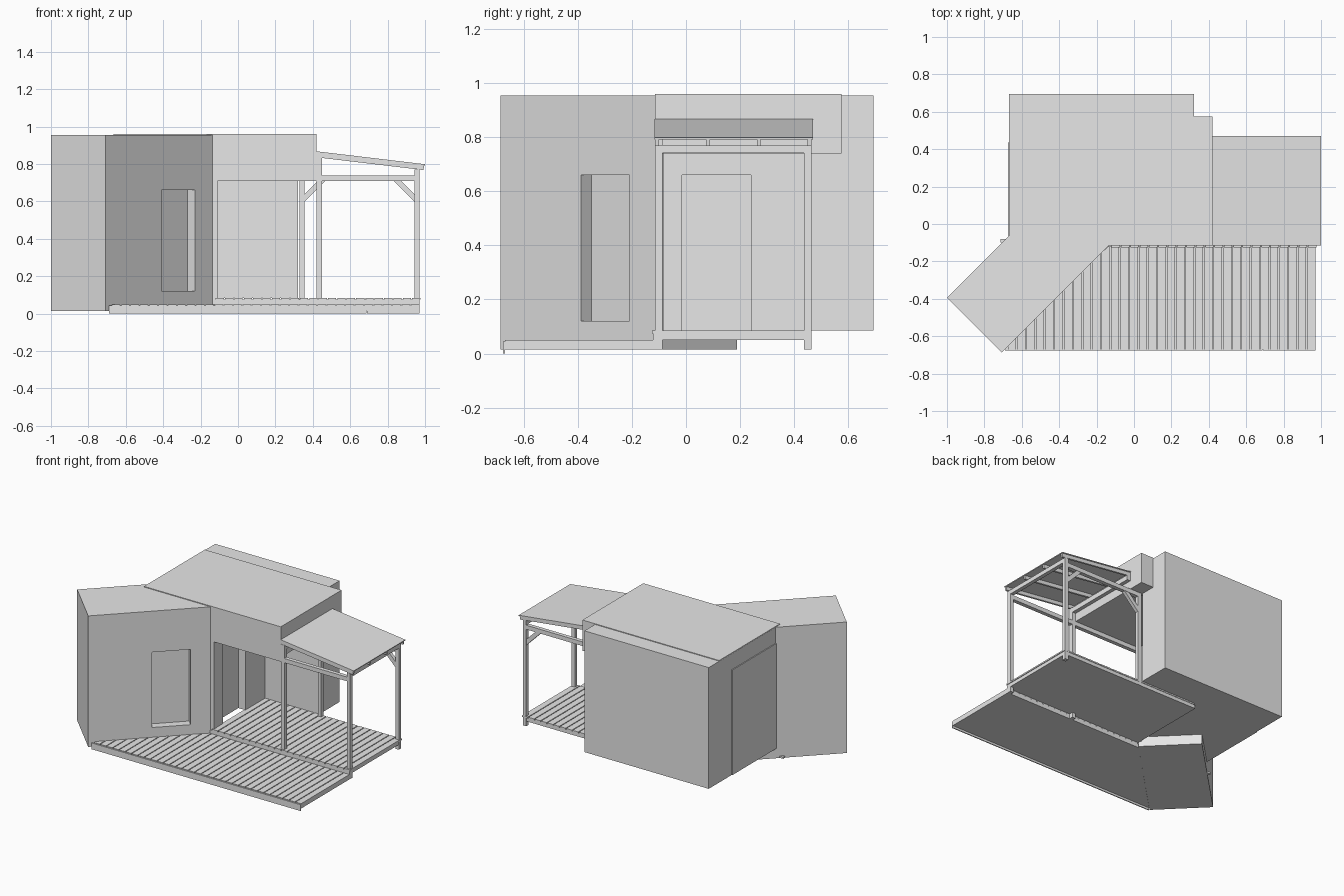
import bpy
import bmesh

cube = bpy.data.objects.get("Cube")
if cube:
    bpy.data.objects.remove(cube, do_unlink=True)

grey = bpy.data.materials.new("plain grey")
grey.use_nodes = True
grey.diffuse_color = (0.8, 0.8, 0.8, 1)
grey.node_tree.nodes["Principled BSDF"].inputs["Base Color"].default_value = (0.8, 0.8, 0.8, 1)


def extrude(name, points, offset):
    """Closed polygon of 3D points, extruded by an offset vector."""
    bm = bmesh.new()
    face = bm.faces.new([bm.verts.new(p) for p in points])
    side = bmesh.ops.extrude_face_region(bm, geom=[face])["geom"]
    moved = [v for v in side if isinstance(v, bmesh.types.BMVert)]
    bmesh.ops.translate(bm, verts=moved, vec=offset)
    bmesh.ops.recalc_face_normals(bm, faces=bm.faces)
    mesh = bpy.data.meshes.new(name)
    bm.to_mesh(mesh)
    bm.free()
    mesh.materials.append(grey)
    obj = bpy.data.objects.new(name, mesh)
    bpy.context.scene.collection.objects.link(obj)
    return obj


def prism(name, plan, z0, z1):
    return extrude(name, [(x, y, z0) for x, y in plan], (0, 0, z1 - z0))


def box(name, x0, x1, y0, y1, z0, z1):
    return prism(name, [(x0, y0), (x1, y0), (x1, y1), (x0, y1)], z0, z1)


def side_profile(name, outline, y0, y1):
    return extrude(name, [(x, y0, z) for x, z in outline], (0, y1 - y0, 0))


def cut(target, cutter):
    mod = target.modifiers.new("recess", "BOOLEAN")
    mod.object = cutter
    mod.solver = "EXACT"
    cutter.hide_render = True
    bpy.context.view_layer.objects.active = target
    bpy.ops.object.modifier_apply(modifier=mod.name)
    bpy.data.objects.remove(cutter, do_unlink=True)


# Main building with a recessed doorway facing the porch
main = prism("main_building", [(-0.667, 0.695), (0.32, 0.695), (0.32, 0.465),
             (-0.11, 0.465), (-0.11, -0.085), (-0.667, -0.085)], 0.085, 0.955)
cut(main, box("doorway_cutter", -0.165, -0.05, -0.015, 0.24, 0.05, 0.66))
box("upper_storey_overhang", -0.666, 0.42, -0.115, 0.575, 0.74, 0.96)
box("side_panel", -0.673, -0.66, -0.065, 0.435, 0.086, 0.84)

# Diagonal wing with a recessed window
wing = prism("diagonal_wing", [(-1, -0.395), (-0.708, -0.687),
             (-0.125, -0.104), (-0.417, 0.188)], 0.015, 0.955)
cut(wing, prism("window_cutter", [(-0.37, -0.429), (-0.19, -0.249),
                (-0.27, -0.169), (-0.45, -0.349)], 0.12, 0.66))
box("drain_stub", -0.715, -0.67, -0.1, -0.08, 0.017, 0.03)

# Lower deck: frame, boards clipped along the wing, front skirt
LEFT, RIGHT, FRONT, STEP = -0.69, 0.97, -0.67, -0.115
WALL = 0.021


def back_edge(x):
    return min(STEP, x + WALL)


prism("lower_deck_frame", [(LEFT, FRONT), (RIGHT, FRONT), (RIGHT, STEP),
      (STEP - WALL, STEP)], 0.015, 0.04)
PITCH, GAP = 0.05, 0.006
x = RIGHT
while x - PITCH > LEFT:
    a, b = x - PITCH + GAP, x
    prism("lower_deck_board", [(a, FRONT), (b, FRONT), (b, back_edge(b)),
          (a, back_edge(a))], 0.04, 0.05)
    x -= PITCH
for a, b in ((LEFT, 0.687), (0.69, RIGHT)):
    box("lower_deck_skirt", a, b, -0.677, FRONT, 0, 0.045)

# Upper deck: frame, boards, front fascia
box("upper_deck_frame", -0.13, RIGHT, STEP, 0.462, 0.05, 0.075)
x = RIGHT + 0.005
while x - PITCH > -0.14:
    box("upper_deck_board", x - PITCH + GAP, x, -0.125, 0.465, 0.075, 0.085)
    x -= PITCH
for a, b in ((-0.135, 0.687), (0.69, RIGHT)):
    box("upper_deck_fascia", a, b, -0.122, STEP, 0.05, 0.075)

# Porch posts
FRONT_ROW, BACK_ROW = (-0.115, -0.087), (0.436, 0.464)
for name, x, row, base, top in (
        ("wing_post", -0.136, FRONT_ROW, 0.05, 0.74),
        ("middle_front_post", 0.421, FRONT_ROW, 0.015, 0.835),
        ("outer_front_post", 0.944, FRONT_ROW, 0.015, 0.77),
        ("inner_back_post", 0.328, BACK_ROW, 0.05, 0.74),
        ("outer_back_post", 0.944, BACK_ROW, 0.015, 0.77)):
    box(name, x, x + 0.027, *row, base, top)

# Porch beams, ledger and back braces
box("front_beam", -0.136, 0.971, *FRONT_ROW, 0.71, 0.74)
box("back_beam", 0.328, 0.971, *BACK_ROW, 0.71, 0.74)
box("outer_beam", 0.944, 0.971, FRONT_ROW[0], BACK_ROW[1], 0.742, 0.772)
box("wall_ledger", 0.42, 0.447, FRONT_ROW[0], BACK_ROW[1], 0.80, 0.835)
for post_x, way in ((0.355, 1), (0.944, -1)):
    side_profile("back_brace", [(post_x, 0.597), (post_x, 0.638),
                 (post_x + way * 0.072, 0.71), (post_x + way * 0.113, 0.71)],
                 0.438, 0.462)

# Sloping porch roof on rafters
side_profile("porch_roof", [(0.421, 0.868), (1, 0.799), (0.999, 0.793),
             (0.421, 0.862)], -0.116, 0.47)
for i in range(4):
    y = -0.114 + i * 0.188
    side_profile("rafter", [(0.421, 0.862), (0.995, 0.794), (0.992, 0.768),
                 (0.421, 0.836)], y, y + 0.014)
